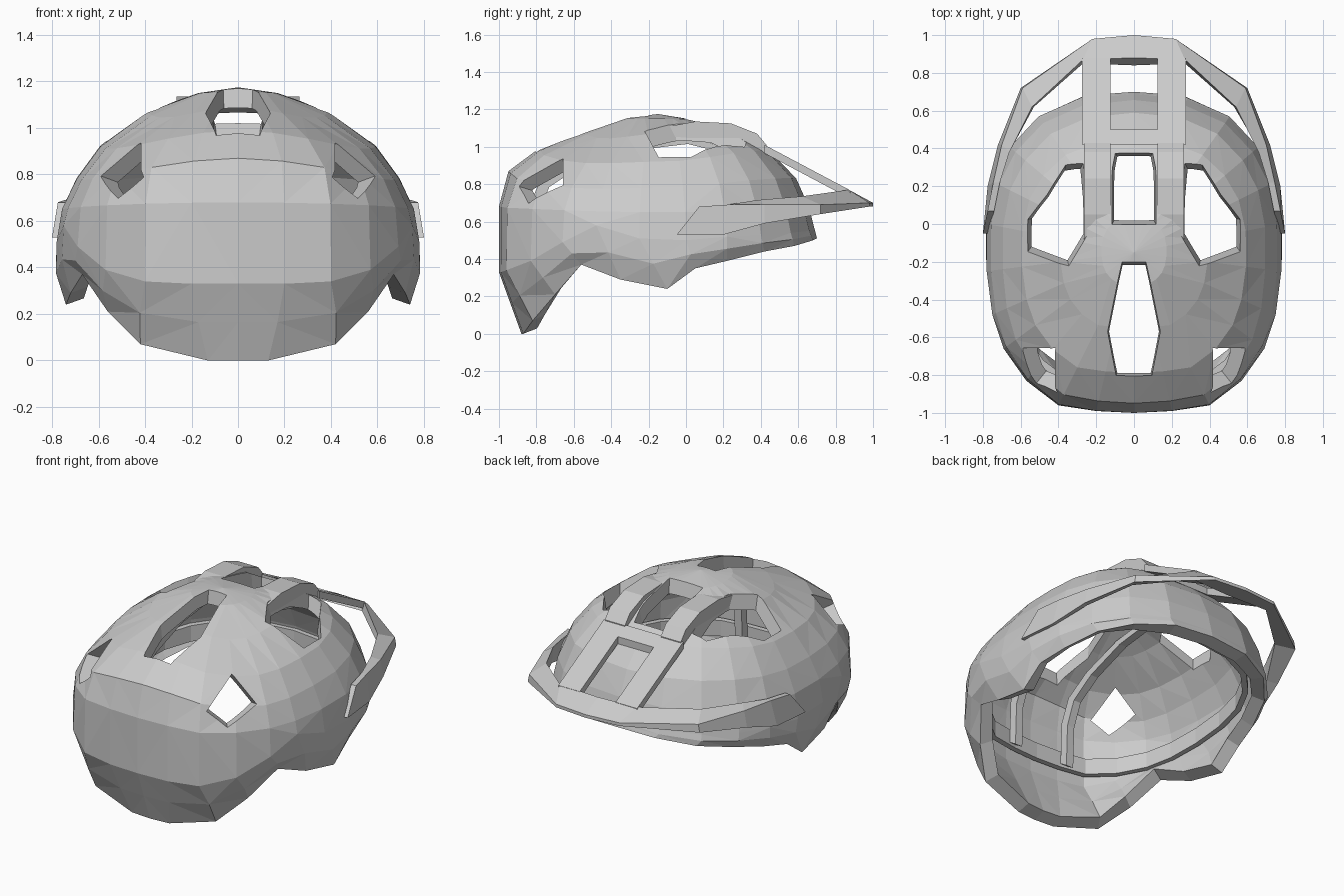
import bpy, bmesh
from mathutils import Vector

if "Cube" in bpy.data.objects:
    bpy.data.objects.remove(bpy.data.objects["Cube"])


def make(name, verts, faces):
    me = bpy.data.meshes.new(name)
    me.from_pydata([tuple(v) for v in verts], [], faces)
    bm = bmesh.new()
    bm.from_mesh(me)
    bmesh.ops.remove_doubles(bm, verts=bm.verts, dist=1e-4)
    bmesh.ops.recalc_face_normals(bm, faces=bm.faces)
    bm.to_mesh(me)
    bm.free()
    ob = bpy.data.objects.new(name, me)
    bpy.context.collection.objects.link(ob)
    return ob


def add_prism(verts, faces, pts, vec, taper=0.0):
    """Prism through a polygon, widened at p+vec and narrowed at p-vec."""
    o, n, vec = len(verts), len(pts), Vector(vec)
    pts = [Vector(p) for p in pts]
    mid = sum(pts, Vector()) / n
    verts += [mid + (p - mid) * (1 + taper) + vec for p in pts]
    verts += [mid + (p - mid) * (1 - taper) - vec for p in pts]
    faces += [tuple(range(o, o + n)), tuple(range(o + 2 * n - 1, o + n - 1, -1))]
    faces += [(o + i, o + (i + 1) % n, o + n + (i + 1) % n, o + n + i) for i in range(n)]


def flip(pts):
    return [(-x, y, z) for x, y, z in pts]


def apply(ob, name, kind, **props):
    m = ob.modifiers.new(name, kind)
    for k, v in props.items():
        setattr(m, k, v)
    bpy.context.view_layer.objects.active = ob
    bpy.ops.object.modifier_apply(modifier=name)


# half outline, back to visor end: belt line xyz, then lower rim xyz
STATIONS = [
    (0, -1.0, .33, 0, -.88, 0), (.2, -.99, .33, .13, -.87, 0),
    (.40, -.96, .34, .42, -.82, .07), (.57, -.83, .39, .56, -.70, .21),
    (.69, -.66, .49, .67, -.56, .37), (.75, -.48, .58, .72, -.35, .29),
    (.78, -.25, .51, .74, -.10, .24), (.78, 0, .50, .74, .05, .35),
    (.74, .22, .52, .70, .22, .39), (.65, .40, .53, .62, .42, .44),
    (.50, .56, .54, .48, .58, .47), (.28, .66, .55, .26, .68, .50),
    (0, .69, .55, 0, .70, .51)]
# dome meridians above the belt: (radius factor, height)
BACK = [(1, .68), (.94, .87), (.75, .99), (.47, 1.09), (.20, 1.155)]
SIDE = [(.97, .65), (.89, .78), (.76, .92), (.50, 1.07), (.22, 1.15)]
FRONT = [(.96, .68), (.88, .83), (.71, .98), (.50, 1.08), (.22, 1.145)]
C = Vector((0, -.15, 0))

columns = []
for s in STATIONS:
    belt, rim = Vector(s[:3]), Vector(s[3:])
    mid = (belt + rim) / 2
    mid.x *= 1.03
    d = belt - C
    d.z = 0
    w = d.x ** 2 / d.length_squared
    col = [rim, mid, belt]
    for k, (a, b) in enumerate(zip(SIDE, BACK if d.y < 0 else FRONT)):
        f, z = (a[i] * w + b[i] * (1 - w) for i in (0, 1))
        # flatter at the back corners, fuller at the visor corners
        if 0 < k < 4:
            z += 4 * w * (1 - w) * (-.035 if d.y < 0 else .02)
        col.append(C + d * f + Vector((0, 0, z)))
    columns.append(col)
columns += [[Vector((-p.x, p.y, p.z)) for p in c] for c in columns[-2:0:-1]]

# helmet shell
n, L = len(columns), len(columns[0])
verts = [p for c in columns for p in c] + [Vector((0, C.y, 1.175))]
faces = []
for i in range(n):
    j = (i + 1) % n
    faces += [(i * L + k, j * L + k, j * L + k + 1, i * L + k + 1) for k in range(L - 1)]
    faces.append((i * L + L - 1, j * L + L - 1, n * L))
shell = make("helmet_shell", verts, faces)
apply(shell, "facets", 'TRIANGULATE')
apply(shell, "thick", 'SOLIDIFY', thickness=.08, offset=-1, use_even_offset=True)

# vent openings
cv, cf = [], []
UP = (0, 0, .33)
front_vent = [(x, y, 1.1) for x, y in [(-.11, .01), (.11, .01), (.12, .3), (.11, .39), (-.11, .39), (-.12, .3)]]
rear_vent = [(x, y, 1.07) for x, y in
             [(-.06, -.22), (.06, -.22), (.14, -.57), (.1, -.82), (-.1, -.82), (-.14, -.57)]]
side_vent = [(x, y, 1.02) for x, y in
             [(.27, .32), (.36, .32), (.46, .16), (.58, .02), (.58, -.17), (.35, -.20), (.27, -.05)]]
corner_vent = [(.43, -.67, .95), (.41, -.90, .79), (.53, -.86, .70), (.58, -.65, .79)]
add_prism(cv, cf, front_vent, UP, .4)
add_prism(cv, cf, rear_vent, UP, .2)
for m in (list, flip):
    add_prism(cv, cf, m(side_vent), UP, .45)
    add_prism(cv, cf, m(corner_vent), m([(.12, -.14, .06)])[0], .3)
cutter = make("vent_cutter", cv, cf)
cutter.hide_render = True
apply(shell, "vents", 'BOOLEAN', object=cutter, operation='DIFFERENCE', solver='EXACT')
bpy.data.objects.remove(cutter)

# inner head band
hv, hf = [], []
for c in columns:
    b = c[2]
    for f, z in ((.88, .47), (.88, .57), (.84, .57), (.84, .47)):
        hv.append((b.x * f, C.y + (b.y - C.y) * f, z + (b.y + .15) * .08))
for i in range(n):
    j = (i + 1) % n
    hf += [(i * 4 + k, j * 4 + k, j * 4 + (k + 1) % 4, i * 4 + (k + 1) % 4) for k in range(4)]
make("head_band", hv, hf)

# two inner straps running up the back and forward under the shell
path = [(-.85, .42), (-.84, .68), (-.78, .82), (-.62, .92), (-.35, 1.01), (0, 1.05), (.25, .99)]
sv, sf = [], []
inner = [(y * .95 + .01, z - .035) for y, z in path]
for s in (-1, 1):
    for k in range(len(path) - 1):
        quad = [path[k], path[k + 1], inner[k + 1], inner[k]]
        add_prism(sv, sf, [(s * .19, y, z) for y, z in quad], (.025, 0, 0))
make("inner_straps", sv, sf)

# raised top rails running into the visor plate
rail = [(-.14, 1.10), (.05, 1.135), (.24, 1.125), (.38, 1.07), (.43, 1.01),
        (.43, .94), (.34, .97), (.1, 1.04), (-.14, 1.06)]
rv, rf = [], []
for s in (-1, 1):
    add_prism(rv, rf, [(s * .195, y, z) for y, z in rail], (.07, 0, 0))
make("top_rails", rv, rf)

# visor plate: two side bars and a cross bar around a window
pv, pf = [], []


def plate_bar(x, half, y0, y1):
    top = lambda y: 1.01 - (y - .42) * .53
    add_prism(pv, pf, [(x, y0, top(y0)), (x, y1, top(y1)), (x, y1, top(y1) - .045),
                       (x, y0, top(y0) - .045)], (half, 0, 0))


plate_bar(-.2, .075, .42, .88)
plate_bar(.2, .075, .42, .88)
plate_bar(0, .125, .42, .50)
make("visor_plate", pv, pf)

# visor brim and arms: four-corner sections lofted from the tip to the arm end
BRIM = [
    [(0, 1, .68), (0, 1, .70), (0, .88, .765), (0, .84, .72)],
    [(.22, .98, .68), (.22, .98, .70), (.27, .87, .77), (.27, .85, .72)],
    [(.60, .72, .64), (.59, .72, .69), (.54, .62, .735), (.53, .62, .69)],
    [(.72, .42, .59), (.70, .42, .69), (.66, .38, .715), (.67, .38, .61)],
    [(.775, .2, .53), (.745, .22, .69), (.71, .22, .69), (.745, .2, .54)],
    [(.80, -.05, .53), (.775, .07, .68), (.74, .07, .68), (.77, -.05, .53)]]
sections = [flip(s) for s in BRIM[:0:-1]] + BRIM
bv = [p for s in sections for p in s]
bf = [(0, 1, 2, 3), tuple(range(len(bv) - 4, len(bv)))]
for i in range(len(sections) - 1):
    bf += [(i * 4 + k, i * 4 + (k + 1) % 4, i * 4 + 4 + (k + 1) % 4, i * 4 + 4 + k) for k in range(4)]
make("visor_brim", bv, bf)
